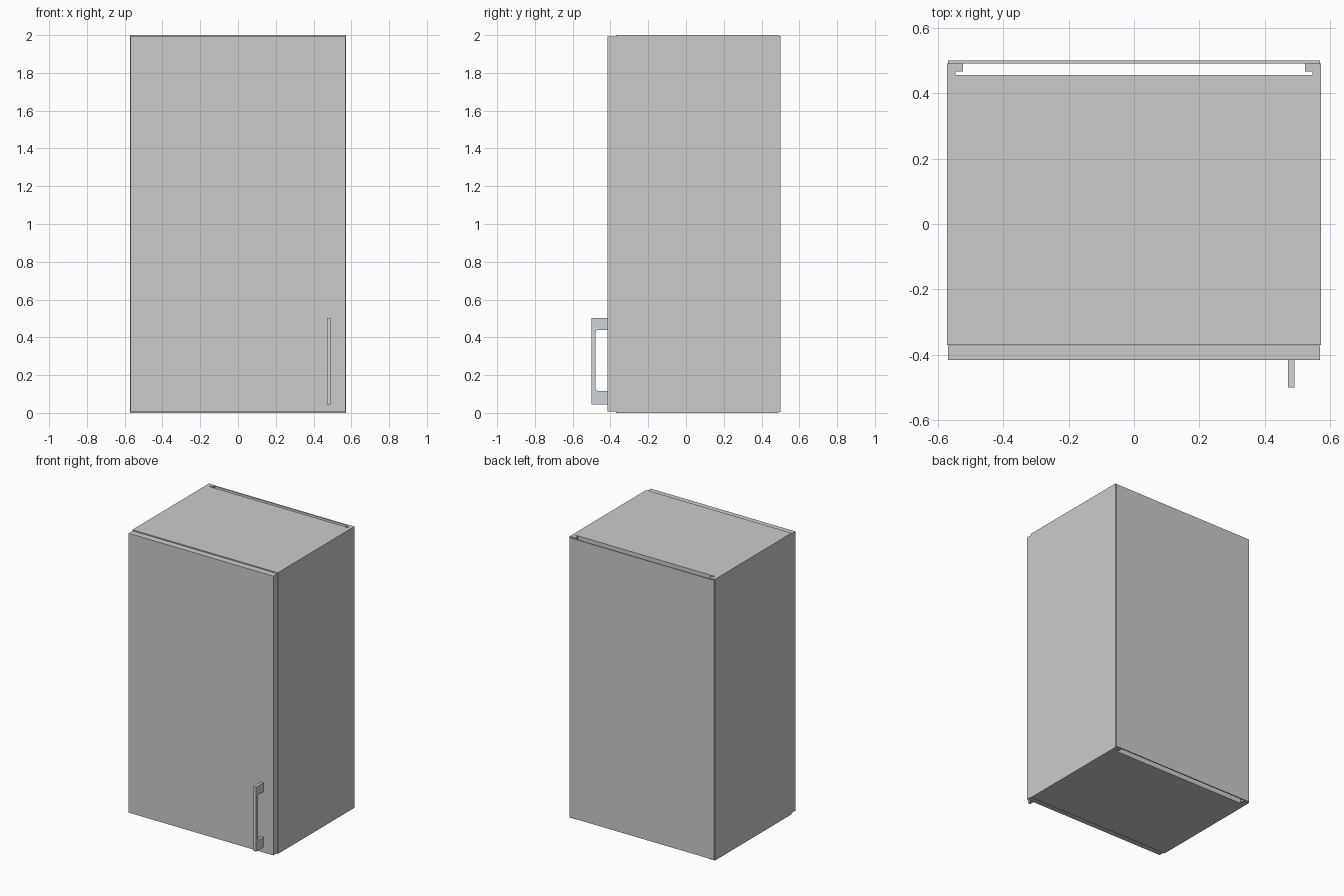
import bpy, bmesh, math
from mathutils import Vector

if "Cube" in bpy.data.objects:
    bpy.data.objects.remove(bpy.data.objects["Cube"])


def prism(name, points, vec):
    """Extrude a planar outline (3D points) along vec."""
    bm = bmesh.new()
    face = bm.faces.new([bm.verts.new(p) for p in points])
    ext = bmesh.ops.extrude_face_region(bm, geom=[face])
    verts = [g for g in ext["geom"] if isinstance(g, bmesh.types.BMVert)]
    bmesh.ops.translate(bm, verts=verts, vec=Vector(vec))
    bmesh.ops.recalc_face_normals(bm, faces=bm.faces)
    mesh = bpy.data.meshes.new(name)
    bm.to_mesh(mesh)
    bm.free()
    obj = bpy.data.objects.new(name, mesh)
    bpy.context.collection.objects.link(obj)
    return obj


def board(name, x, y, z):
    """Flat board spanning the given (min, max) ranges."""
    outline = [(x[0], y[0], z[0]), (x[1], y[0], z[0]), (x[1], y[1], z[0]), (x[0], y[1], z[0])]
    return prism(name, outline, (0, 0, z[1] - z[0]))


OUT, IN, GROOVE = 0.572, 0.523, 0.545
FRONT, BACK = -0.37, 0.491
T = OUT - IN

# Side panels with a vertical groove near the rear edge
side = [(OUT, FRONT), (OUT, BACK), (IN, BACK), (IN, 0.466),
        (GROOVE, 0.466), (GROOVE, 0.455), (IN, 0.455), (IN, FRONT)]
for name, s in (("left_side", -1), ("right_side", 1)):
    prism(name, [(s * x, y, 0) for x, y in side], (0, 0, 2))

# Top, bottom and inner shelves, stopping short of the back
for name, z, front in (("bottom_panel", 0, FRONT), ("lower_shelf", 0.65, -0.33),
                       ("upper_shelf", 1.3, -0.33), ("top_panel", 2 - T, FRONT)):
    board(name, (-IN, IN), (front, 0.455), (z, z + T))

# Thin back sheet and door
board("back_panel", (-0.568, 0.568), (BACK, 0.499), (0.006, 1.994))
board("door", (-0.569, 0.569), (-0.416, -0.371), (0.007, 1.993))

# Pull handle: C-shaped profile with rounded inner corners
y0, y1, yb = -0.499, -0.479, -0.416
z0, z1, za, zb, r = 0.045, 0.503, 0.117, 0.439, 0.012
profile = [(yb, z0), (y0, z0), (y0, z1), (yb, z1), (yb, zb)]
for cz, start in ((zb - r, 90), (za + r, 180)):
    for i in range(5):
        a = math.radians(start + i * 22.5)
        profile.append((y1 + r + r * math.cos(a), cz + r * math.sin(a)))
profile.append((yb, za))
handle = prism("handle", [(0.470, y, z) for y, z in profile], (0.021, 0, 0))
metal = bpy.data.materials.new("handle_metal")
metal.diffuse_color = (0.62, 0.66, 0.71, 1)
metal.use_nodes = True
metal.node_tree.nodes["Principled BSDF"].inputs["Base Color"].default_value = metal.diffuse_color
handle.data.materials.append(metal)
